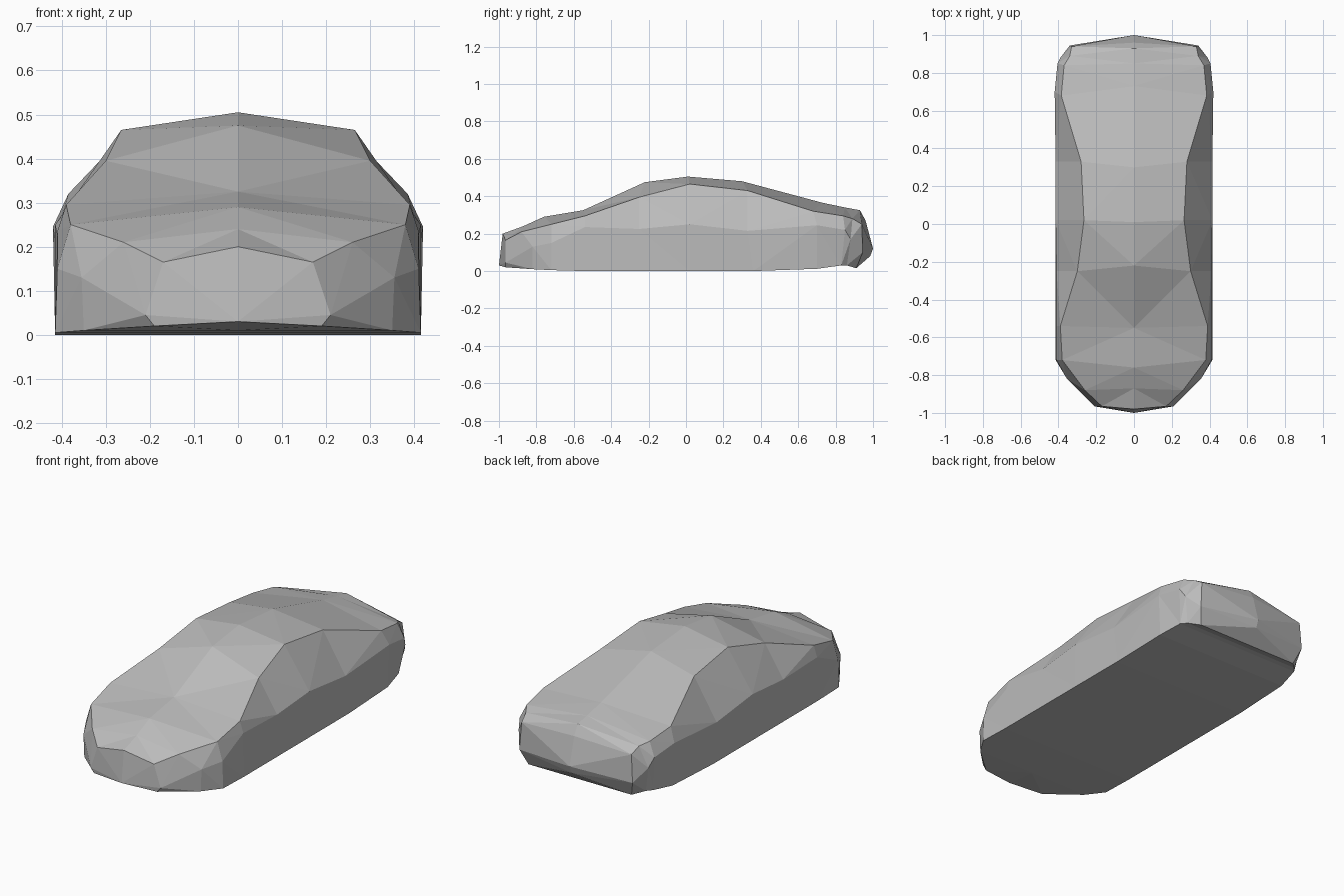
import bpy
import bmesh

if "Cube" in bpy.data.objects:
    bpy.data.objects.remove(bpy.data.objects["Cube"], do_unlink=True)

# Single body paint
paint = bpy.data.materials.new("plain_grey")
paint.use_nodes = True
grey = (0.5, 0.5, 0.5, 1)
paint.diffuse_color = grey
paint.node_tree.nodes["Principled BSDF"].inputs["Base Color"].default_value = grey

# Lengthwise rails from nose to tail: spine (y, z), the others (x, y, z)
spine = [(-.98, .2), (-.87, .24), (-.76, .29), (-.55, .325), (-.22, .475),
         (.01, .505), (.3, .48), (.73, .365), (.85, .34), (.93, .325), (.96, .27)]
shoulder = [(.17, -.965, .165), (.26, -.88, .21), (.38, -.72, .25),
            (.39, -.54, .295), (.3, -.25, .395), (.265, .02, .465),
            (.28, .33, .43), (.385, .68, .32), (.37, .84, .295),
            (.34, .89, .28), (.33, .94, .25)]
waist = [(.21, -.965, .045), (.355, -.82, .13), (.41, -.72, .15),
         (.41, -.54, .235), (.41, -.25, .225), (.415, .02, .25),
         (.415, .33, .215), (.42, .7, .245), (.405, .85, .22),
         (.39, .88, .17), (.34, .945, .1)]
sill = [(.19, -.965, .02), (.35, -.82, .01), (.415, -.72, .005),
        (.415, -.54, 0), (.415, -.25, 0), (.415, .02, 0),
        (.415, .36, 0), (.41, .7, .012), (.385, .83, .03),
        (.36, .86, .03), (.31, .91, .015)]

bm = bmesh.new()


def point(x, y, z):
    return bm.verts.new((x, y, z))


# One half-section per station: spine, shoulder, waist, sill, floor centre
sections = []
for top, edge, side, low in zip(spine, shoulder, waist, sill):
    sections.append([point(0, *top), point(*edge), point(*side),
                     point(*low), point(0, low[1], low[2])])
sections[0][-1].co = (0, -1, .03)

# Skin between neighbouring stations
for front, back in zip(sections, sections[1:]):
    for i in range(len(front) - 1):
        bm.faces.new((front[i], back[i], back[i + 1], front[i + 1]))

# Nose panel
top, edge, side, low, floor = sections[0]
for tri in ((top, edge, floor), (edge, side, floor), (side, low, floor)):
    bm.faces.new(tri)

# Tail panel with a bulging bumper
top, edge, side, low, floor = sections[-1]
bumper = point(0, 1, .12)
chin = point(0, .985, .08)
for panel in ((top, edge, bumper), (edge, side, bumper),
              (side, chin, bumper), (side, low, chin), (low, floor, chin)):
    bm.faces.new(panel)

bmesh.ops.triangulate(bm, faces=bm.faces[:])
bmesh.ops.recalc_face_normals(bm, faces=bm.faces[:])
mesh = bpy.data.meshes.new("car_body")
bm.to_mesh(mesh)
bm.free()
mesh.materials.append(paint)

body = bpy.data.objects.new("car_body", mesh)
bpy.context.collection.objects.link(body)
mirror = body.modifiers.new("mirror_sides", "MIRROR")
mirror.use_axis[0] = True
mirror.merge_threshold = .0005
